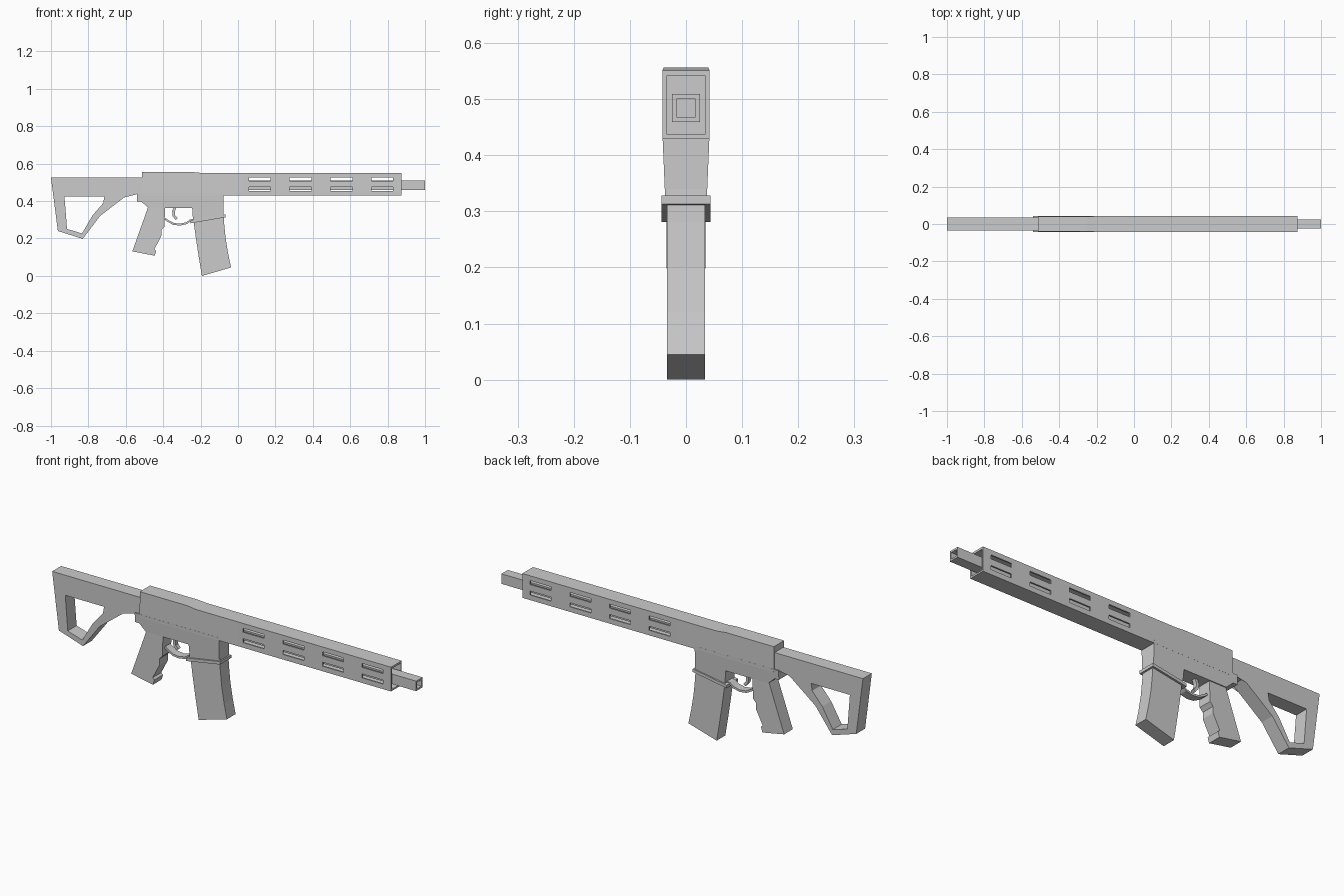
import bpy, bmesh, math

if "Cube" in bpy.data.objects:
    bpy.data.objects.remove(bpy.data.objects["Cube"])


def finish(name, bm):
    bmesh.ops.recalc_face_normals(bm, faces=bm.faces)
    me = bpy.data.meshes.new(name)
    bm.to_mesh(me)
    bm.free()
    ob = bpy.data.objects.new(name, me)
    bpy.context.collection.objects.link(ob)
    return ob


def prism(name, pts, half):
    """Extrude an x-z profile across y; half is a number or a function of z."""
    w = half if callable(half) else (lambda z: half)
    bm = bmesh.new()
    a = [bm.verts.new((x, -w(z), z)) for x, z in pts]
    b = [bm.verts.new((x, w(z), z)) for x, z in pts]
    bm.faces.new(a)
    bm.faces.new(b[::-1])
    n = len(pts)
    for i in range(n):
        j = (i + 1) % n
        bm.faces.new((a[i], b[i], b[j], a[j]))
    return finish(name, bm)


def ring(name, outer, inner, half):
    """Closed frame between two x-z loops with equal point counts."""
    bm = bmesh.new()
    loops = [[bm.verts.new((x, y, z)) for x, z in pts]
             for y in (-half, half) for pts in (outer, inner)]
    n = len(outer)
    for p, q in ((0, 1), (1, 3), (3, 2), (2, 0)):
        for i in range(n):
            j = (i + 1) % n
            bm.faces.new((loops[p][i], loops[p][j], loops[q][j], loops[q][i]))
    return finish(name, bm)


def box(name, x0, x1, z0, z1, half):
    return prism(name, [(x0, z0), (x1, z0), (x1, z1), (x0, z1)], half)


def cut(target, cutters):
    for c in cutters:
        c.hide_render = True
        m = target.modifiers.new("cut", 'BOOLEAN')
        m.operation, m.solver, m.object = 'DIFFERENCE', 'EXACT', c
    deps = bpy.context.evaluated_depsgraph_get()
    deps.update()
    me = bpy.data.meshes.new_from_object(target.evaluated_get(deps))
    target.modifiers.clear()
    target.data = me
    for c in cutters:
        bpy.data.objects.remove(c)


def band(name, path, thick, half):
    """Thin curved strip following an x-z path."""
    left, right = [], []
    for i, (x, z) in enumerate(path):
        p, q = path[max(i - 1, 0)], path[min(i + 1, len(path) - 1)]
        dx, dz = q[0] - p[0], q[1] - p[1]
        k = thick / 2 / math.hypot(dx, dz)
        left.append((x - dz * k, z + dx * k))
        right.append((x + dz * k, z - dx * k))
    return prism(name, left + right[::-1], half)


# Skeleton stock with its opening
ring("stock",
     [(-1, .525), (-.963, .24), (-.83, .198), (-.738, .32), (-.577, .444), (-.513, .444), (-.513, .525)],
     [(-.928, .425), (-.914, .251), (-.834, .227), (-.776, .326), (-.72, .39), (-.717, .41), (-.714, .425)],
     .035)

# Receiver: upper block and tapered lower half
prism("upper_receiver", [(-.513, .43), (.02, .43), (.02, .551), (-.2, .551), (-.25, .556), (-.513, .556)],
      lambda z: .042 if z < .555 else .04)
prism("lower_receiver",
      [(-.54, .444), (-.54, .398), (-.517, .398), (-.48, .364), (-.245, .364), (-.24, .29),
       (-.077, .32), (-.077, .444)],
      lambda z: .037 + (z - .32) * .042)

# Hollow handguard with two rows of slots on both sides
guard = box("handguard", .02, .873, .43, .551, .042)
cutters = [box("hollow_cutter", .03, 1, .438, .541, .035)]
for i in range(4):
    x = .058 + .2185 * i
    for z in (.455, .507):
        cutters.append(box("slot_cutter", x, x + .116, z, z + .02, .1))
cut(guard, cutters)

# Square barrel with an open end
barrel = box("barrel", .01, 1, .459, .509, .025)
cut(barrel, [box("bore_cutter", .6, 1.1, .468, .5, .017)])

# Magazine and the flared collar above it
prism("magazine", [(-.24, .33), (-.236, .28), (-.225, .2), (-.208, .09), (-.193, 0), (-.037, .045),
                   (-.053, .12), (-.066, .2), (-.074, .28), (-.077, .34)], .034)
prism("magazine_collar", [(-.255, .281), (-.068, .313), (-.068, .328), (-.255, .296)], .044)

# Grip with finger notches
prism("grip", [(-.48, .37), (-.565, .131), (-.445, .108), (-.437, .134), (-.447, .142), (-.41, .214),
               (-.41, .246), (-.393, .264), (-.39, .37)], .034)

# Trigger and its guard
arc = [(-.39, .305), (-.375, .294), (-.345, .278), (-.31, .274), (-.275, .282), (-.255, .297), (-.235, .3)]
band("trigger_guard", arc, .01, .02)
band("trigger", [(-.335, .37), (-.345, .345), (-.343, .322), (-.328, .304)], .014, .01)
